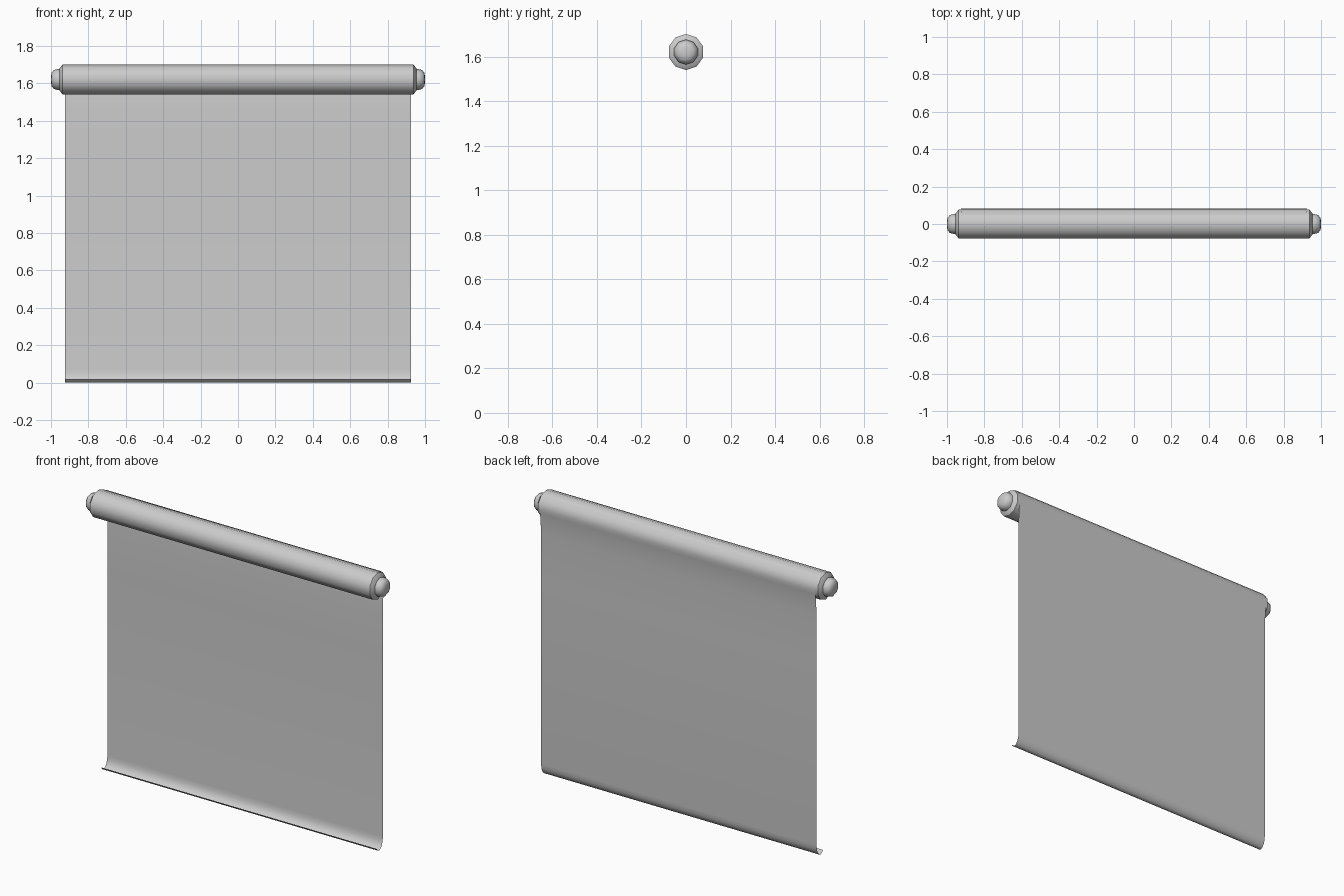
import bpy, bmesh, math

if "Cube" in bpy.data.objects:
    bpy.data.objects.remove(bpy.data.objects["Cube"])

SIDES = 10
AXIS_Z = 1.621


def make_object(name, bm, angle):
    mesh = bpy.data.meshes.new(name)
    bm.to_mesh(mesh)
    bm.free()
    ob = bpy.data.objects.new(name, mesh)
    bpy.context.collection.objects.link(ob)
    bpy.ops.object.select_all(action='DESELECT')
    ob.select_set(True)
    bpy.context.view_layer.objects.active = ob
    bpy.ops.object.shade_smooth_by_angle(angle=math.radians(angle))
    return ob


def lathe_x(name, profile):
    """Closed turned solid along x from (x, radius) points."""
    bm = bmesh.new()
    rings = []
    for x, r in profile:
        ring = []
        for k in range(SIDES):
            a = math.pi / 2 + 2 * math.pi * k / SIDES
            ring.append(bm.verts.new((x, r * math.cos(a), AXIS_Z + r * math.sin(a))))
        rings.append(ring)
    for a, b in zip(rings, rings[1:]):
        for k in range(SIDES):
            n = (k + 1) % SIDES
            bm.faces.new((a[k], a[n], b[n], b[k]))
    bm.faces.new(rings[0])
    bm.faces.new(rings[-1])
    bmesh.ops.recalc_face_normals(bm, faces=bm.faces)
    return make_object(name, bm, 40)


# rolled-up part with chamfered ends
lathe_x("roller", [(-0.955, 0.058), (-0.938, 0.081), (0.938, 0.081), (0.955, 0.058)])

# rounded knobs at both ends
for side, name in ((-1, "left_knob"), (1, "right_knob")):
    lathe_x(name, [(side * x, r) for x, r in
                   ((0.94, 0.056), (0.965, 0.056), (0.985, 0.050), (0.996, 0.036), (1.0, 0.018))])

# thin hanging sheet: leaves the back of the roller, curls forward at the bottom
path = [(0.083 * math.cos(math.radians(a)), AXIS_Z + 0.083 * math.sin(math.radians(a)))
        for a in (54, 36, 18, 0, -18)]
path += [(0.073, 1.54), (0.069, 1.46), (0.068, 1.2), (0.068, 0.07), (0.066, 0.045),
         (0.059, 0.024), (0.046, 0.007), (0.032, 0.0), (0.018, 0.006), (0.008, 0.02)]
bm = bmesh.new()
rows = [[bm.verts.new((x, y, z)) for x in (-0.924, 0.924)] for y, z in path]
for a, b in zip(rows, rows[1:]):
    bm.faces.new((a[0], a[1], b[1], b[0]))
make_object("sheet", bm, 60)
